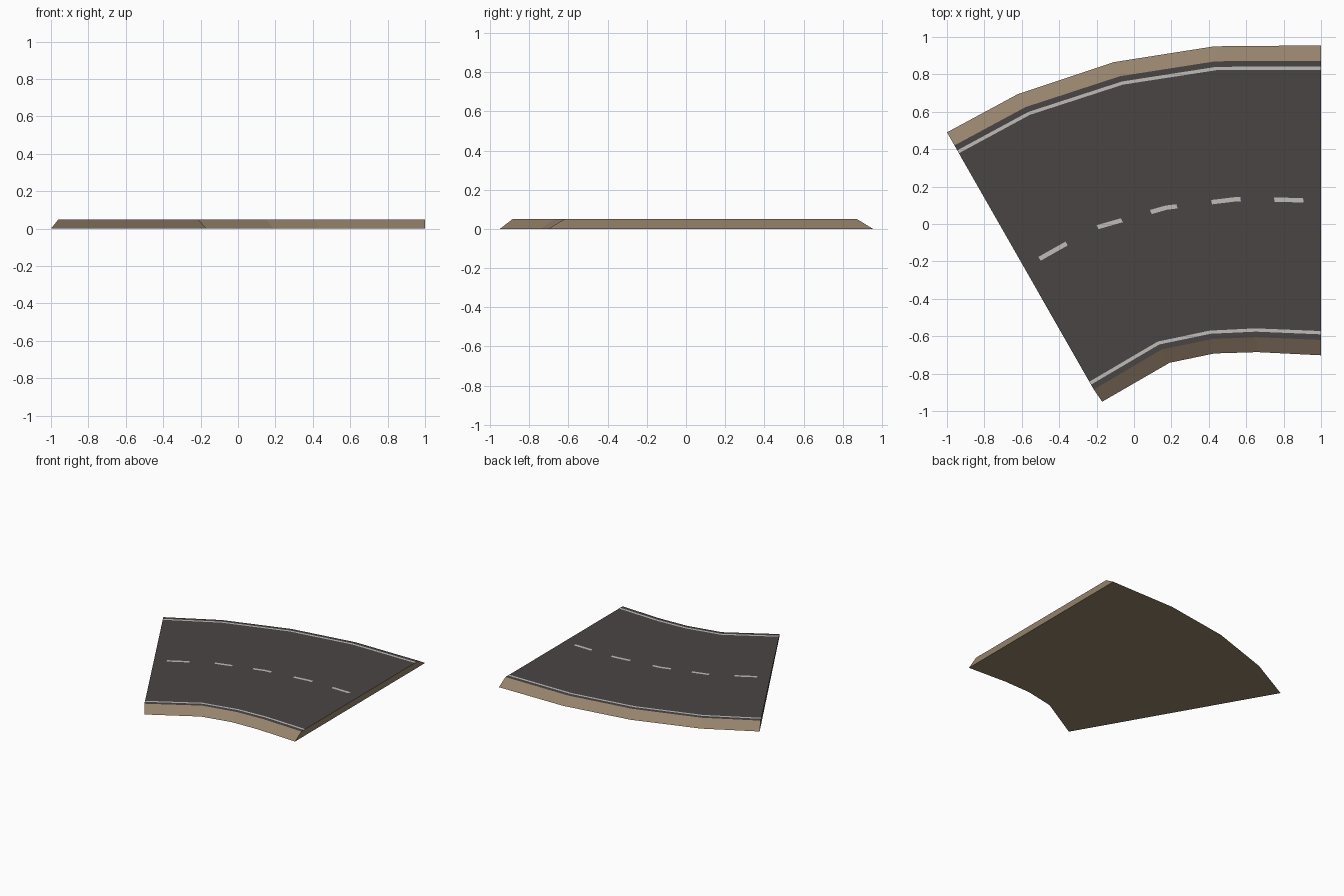
import bpy
from mathutils import Vector

if "Cube" in bpy.data.objects:
    bpy.data.objects.remove(bpy.data.objects["Cube"])

TOP = 0.05      # road surface height
MARK = 0.001    # height of the paint above the road

# Cross-section stations along the bend
OUT_BASE = [(-1, .49), (-.62, .695), (-.11, .865), (.43, .95), (1, .955)]
OUT_TOP = [(-.96, .42), (-.58, .625), (-.075, .79), (.437, .87), (1, .872)]
IN_TOP = [(-.215, -.885), (.15, -.67), (.42, -.615), (.655, -.605), (1, -.62)]
IN_BASE = [(-.17, -.95), (.19, -.742), (.43, -.692), (.66, -.685), (1, -.702)]


def srgb(r, g, b):
    lin = [((c / 255 + .055) / 1.055) ** 2.4 for c in (r, g, b)]
    return (*lin, 1)


def material(name, col):
    m = bpy.data.materials.new(name)
    m.diffuse_color = srgb(*col)
    m.use_nodes = True
    m.node_tree.nodes["Principled BSDF"].inputs["Base Color"].default_value = m.diffuse_color
    return m


asphalt = material("asphalt", (73, 69, 68))
earth = material("earth", (149, 130, 107))
paint = material("road_paint", (190, 188, 185))


def sweep(name, sections, mats, closed=True):
    """Join rows of points with quads; closed rings also get end caps."""
    n = len(sections[0])
    verts = [p for s in sections for p in s]
    faces = [(i * n + j, (i + 1) * n + j, (i + 1) * n + (j + 1) % n, i * n + (j + 1) % n)
             for i in range(len(sections) - 1) for j in range(n if closed else n - 1)]
    if closed:
        last = (len(sections) - 1) * n
        faces += [tuple(range(n)), tuple(range(last, last + n))[::-1]]
    me = bpy.data.meshes.new(name)
    me.from_pydata(verts, [], faces)
    for m in mats:
        me.materials.append(m)
    ob = bpy.data.objects.new(name, me)
    bpy.context.collection.objects.link(ob)
    return ob


# Embankment with the asphalt on its upward faces
ring = [[(*a, 0), (*d, 0), (*c, TOP), (*b, TOP)]
        for a, b, c, d in zip(OUT_BASE, OUT_TOP, IN_TOP, IN_BASE)]
road = sweep("road_bed", ring, [earth, asphalt])
for f in road.data.polygons:
    f.material_index = 1 if f.normal.z > 0.95 else 0


# Painted strips, placed by fraction across the road
def across(t):
    return [Vector(a).lerp(Vector(b), t) for a, b in zip(OUT_TOP, IN_TOP)]


def strip(name, t0, t1, x0=None, x1=None):
    """Strip between two fractions, optionally cut to a range of x on its centre line."""
    a, b, mid = across(t0), across(t1), across((t0 + t1) / 2)
    rows = list(zip(a, b))
    if x0 is not None:
        def at(x):
            i = max(k for k in range(4) if k == 0 or mid[k].x <= x)
            f = (x - mid[i].x) / (mid[i + 1].x - mid[i].x)
            return a[i].lerp(a[i + 1], f), b[i].lerp(b[i + 1], f)
        rows = [at(x0)] + [r for r, m in zip(rows, mid) if x0 < m.x < x1] + [at(x1)]
    # inner edge first so the faces point up
    secs = [[(*q, TOP + MARK), (*p, TOP + MARK)] for p, q in rows]
    ob = sweep(name, secs, [paint], closed=False)
    if ob.data.polygons[0].normal.z < 0:
        ob.data.flip_normals()


strip("outer_edge_line", .020, .032)
strip("inner_edge_line", .968, .980)
for i, (x0, x1) in enumerate([(-.505, -.36), (-.195, -.065), (.09, .23), (.415, .57), (.75, .905)]):
    strip(f"centre_dash_{i + 1}", .492, .508, x0, x1)
